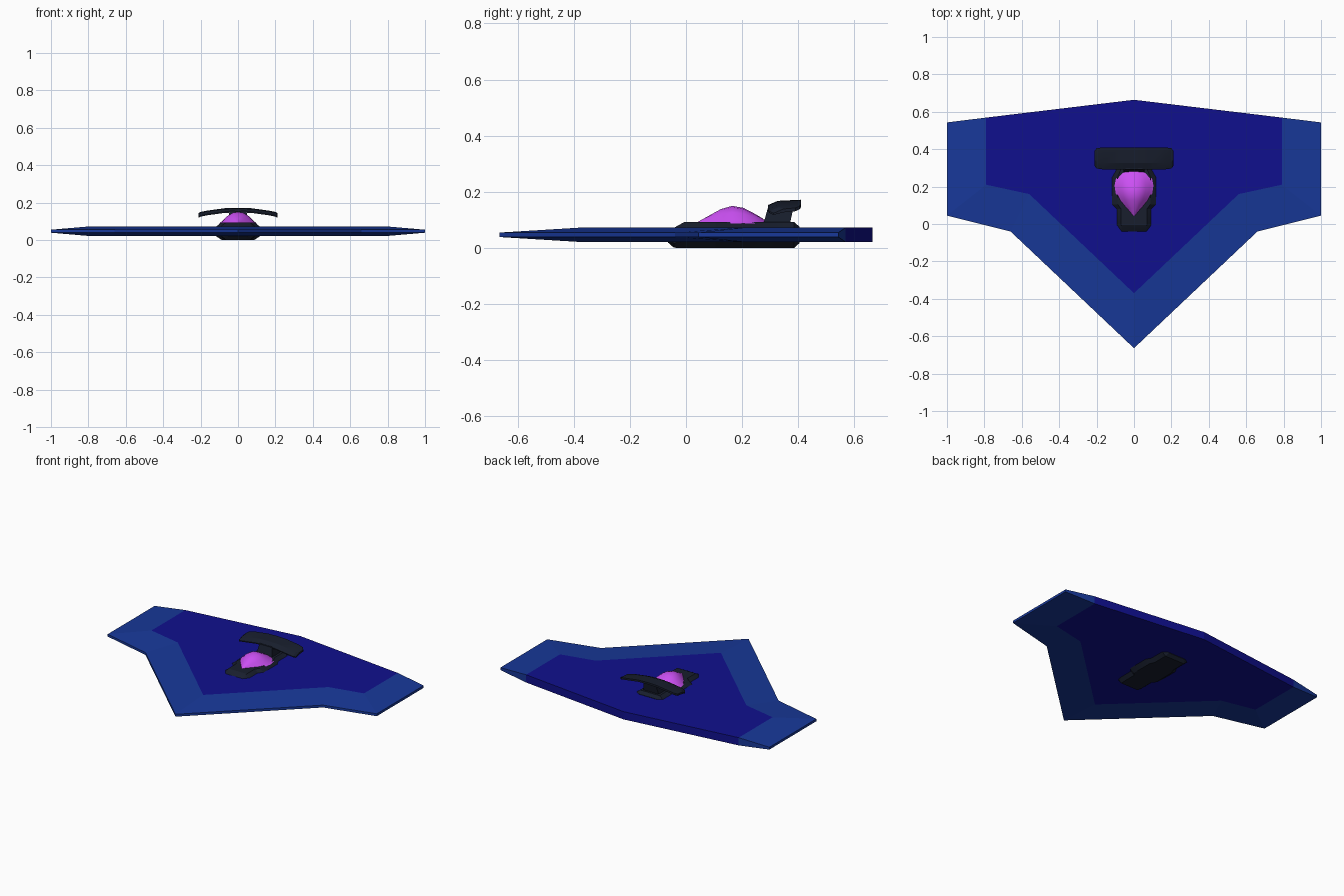
import bpy, bmesh, math

if "Cube" in bpy.data.objects:
    bpy.data.objects.remove(bpy.data.objects["Cube"])


def material(name, rgb):
    m = bpy.data.materials.new(name)
    m.diffuse_color = (*rgb, 1)
    m.use_nodes = True
    m.node_tree.nodes["Principled BSDF"].inputs["Base Color"].default_value = m.diffuse_color
    return m


DEEP = material("deep_blue", (0.005, 0.005, 0.27))
EDGE = material("edge_blue", (0.009, 0.04, 0.32))
DARK = material("dark_shell", (0.009, 0.013, 0.026))
GLASS = material("canopy_violet", (0.6, 0.08, 0.9))


def finish(bm, name, mats, smooth=None):
    bmesh.ops.remove_doubles(bm, verts=bm.verts, dist=1e-5)
    bmesh.ops.recalc_face_normals(bm, faces=bm.faces)
    mesh = bpy.data.meshes.new(name)
    bm.to_mesh(mesh)
    bm.free()
    ob = bpy.data.objects.new(name, mesh)
    bpy.context.collection.objects.link(ob)
    for m in mats:
        mesh.materials.append(m)
    if smooth:
        bpy.ops.object.select_all(action='DESELECT')
        ob.select_set(True)
        bpy.context.view_layer.objects.active = ob
        bpy.ops.object.shade_smooth_by_angle(angle=math.radians(smooth))
    return ob


def loft(name, rings, mat, smooth=None):
    """Skin closed rings of equal point count and cap both ends."""
    bm = bmesh.new()
    vs = [[bm.verts.new(p) for p in r] for r in rings]
    n = len(rings[0])
    for a, b in zip(vs, vs[1:]):
        for i in range(n):
            j = (i + 1) % n
            bm.faces.new((a[i], a[j], b[j], b[i]))
    bm.faces.new(vs[0])
    bm.faces.new(vs[-1])
    return finish(bm, name, [mat], smooth)


# Delta wing: thick flat core with edges bevelled towards a thin rim
core = [(0, -0.37), (0.56, 0.16), (0.79, 0.21), (0.79, 0.569), (0, 0.664)]
rim = [(0, -0.664), (0.66, -0.04), (1, 0.045), (1, 0.543)]
MID, THICK, THIN = 0.047, 0.026, 0.008
bm = bmesh.new()


def quad(points, slot):
    bm.faces.new([bm.verts.new(p) for p in points]).material_index = slot


for sx in (1, -1):
    for sz in (1, -1):
        C = [(sx * x, y, MID + sz * THICK) for x, y in core]
        R = [(sx * x, y, MID + sz * THIN) for x, y in rim]
        quad((C[0], C[1], C[4]), 0)
        quad((C[1], C[2], C[3], C[4]), 0)
        for i in range(3):
            quad((R[i], R[i + 1], C[i + 1], C[i]), 1)
    back = [(sx * x, y, z) for x, y, z in
            [(*core[4], MID - THICK), (*core[3], MID - THICK), (*rim[3], MID - THIN),
             (*rim[3], MID + THIN), (*core[3], MID + THICK), (*core[4], MID + THICK)]]
    quad((back[0], back[1], back[4], back[5]), 0)
    quad((back[1], back[2], back[3], back[4]), 1)
    for a, b in zip(rim, rim[1:]):
        quad([(sx * p[0], p[1], MID + t) for p, t in
              ((a, -THIN), (b, -THIN), (b, THIN), (a, THIN))], 1)
finish(bm, "wing", [DEEP, EDGE])


# Central pod: octagonal sections (y, half width, bottom, top)
def octagon(y, w, lo, hi):
    c = 0.24 * (hi - lo)
    d = 0.27 * w
    half = [(w - d, lo), (w, lo + c), (w, hi - c), (w - d, hi)]
    return [(x, y, z) for x, z in half] + [(-x, y, z) for x, z in reversed(half)]


pod = [(-0.065, 0.07, 0.02, 0.055), (-0.043, 0.088, 0.001, 0.072), (-0.005, 0.094, 0, 0.093),
       (0.08, 0.094, 0, 0.093), (0.105, 0.12, 0, 0.093), (0.25, 0.12, 0, 0.093),
       (0.285, 0.1, 0, 0.093), (0.385, 0.1, 0, 0.093), (0.405, 0.085, 0.018, 0.075)]
loft("pod", [octagon(*s) for s in pod], DARK, 25)


# Teardrop canopy with bell-shaped sections (y, half width, peak height)
def bell(y, w, h):
    shape = [(1, 0), (0.82, 0.22), (0.6, 0.62), (0.3, 0.92)]
    pts = [(w * x, y, 0.088 + (h - 0.088) * z) for x, z in shape]
    return pts + [(0, y, h)] + [(-x, yy, z) for x, yy, z in reversed(pts)]


canopy = [(0.042, 0.006, 0.093), (0.085, 0.045, 0.117), (0.125, 0.078, 0.139),
          (0.165, 0.098, 0.15), (0.205, 0.104, 0.143), (0.245, 0.096, 0.122),
          (0.272, 0.078, 0.106), (0.288, 0.045, 0.094)]
loft("canopy", [bell(*s) for s in canopy], GLASS, 35)

# Swept spoiler pylon
loft("spoiler_pylon", [[(-w, y0, z), (w, y0, z), (w, y1, z), (-w, y1, z)]
                       for w, y0, y1, z in ((0.06, 0.273, 0.368, 0.075),
                                            (0.045, 0.295, 0.385, 0.155))], DARK)

# Arched spoiler blade: sections across x (x, front y, rear y, top height)
stations = [(0, 0.292, 0.41, 0.172), (0.07, 0.292, 0.41, 0.17),
            (0.165, 0.292, 0.41, 0.157), (0.2, 0.297, 0.405, 0.15), (0.212, 0.312, 0.39, 0.143)]
stations = [(-x, a, b, h) for x, a, b, h in reversed(stations[1:])] + stations
loft("spoiler_blade", [[(x, a, h - 0.019), (x, a + 0.035, h - 0.004), (x, b, h),
                        (x, b, h - 0.012), (x, a + 0.035, h - 0.016), (x, a, h - 0.025)]
                       for x, a, b, h in stations], DARK, 20)
